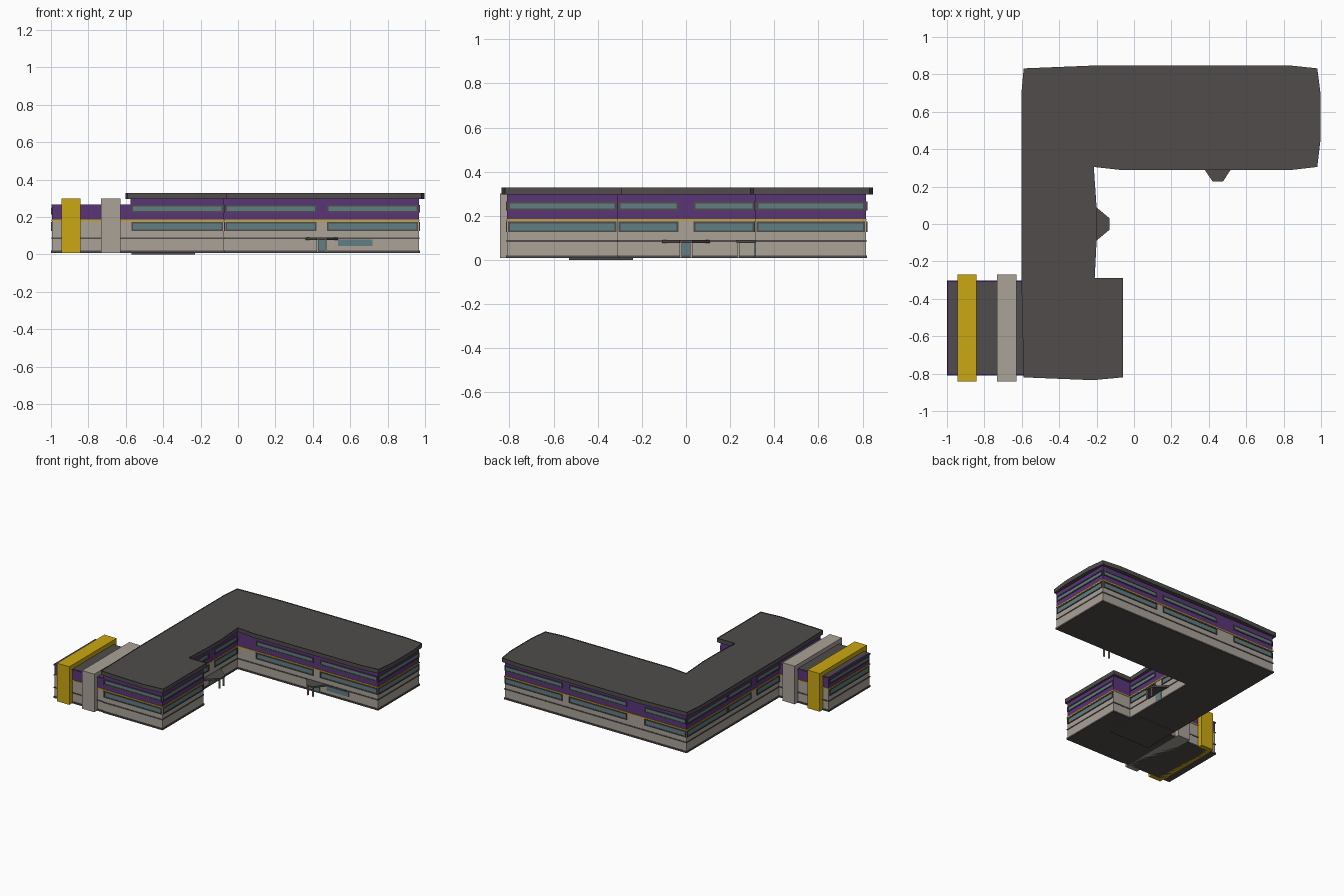
import bpy, bmesh
from mathutils import Vector

if "Cube" in bpy.data.objects:
    bpy.data.objects.remove(bpy.data.objects["Cube"])


def mat(name, r, g, b):
    m = bpy.data.materials.new(name)
    m.diffuse_color = (r, g, b, 1)
    m.use_nodes = True
    m.node_tree.nodes["Principled BSDF"].inputs["Base Color"].default_value = m.diffuse_color
    return m


BEIGE = mat("beige", 0.40, 0.36, 0.31)
PURPLE = mat("purple", 0.10, 0.035, 0.19)
YELLOW = mat("yellow", 0.60, 0.39, 0.006)
DARK = mat("dark_grey", 0.08, 0.073, 0.07)
GLASS = mat("glass", 0.12, 0.21, 0.23)


def finish(bm, name, material):
    bmesh.ops.recalc_face_normals(bm, faces=bm.faces)
    me = bpy.data.meshes.new(name)
    bm.to_mesh(me)
    bm.free()
    me.materials.append(material)
    ob = bpy.data.objects.new(name, me)
    bpy.context.collection.objects.link(ob)
    return ob


def add_prism(bm, pts, z0, z1, lip=0):
    low = [bm.verts.new((x, y, z0)) for x, y in pts]
    top = [bm.verts.new((x, y, z1)) for x, y in pts]
    n = len(pts)
    bm.faces.new(low[::-1])
    cap = bm.faces.new(top)
    for i in range(n):
        j = (i + 1) % n
        bm.faces.new((low[i], low[j], top[j], top[i]))
    if lip:  # raised rim around a slightly sunken deck
        bmesh.ops.inset_region(bm, faces=[cap], thickness=0.014)
        r = bmesh.ops.extrude_face_region(bm, geom=[cap])
        bmesh.ops.translate(bm, vec=(0, 0, -lip),
                            verts=[v for v in r["geom"] if isinstance(v, bmesh.types.BMVert)])
        if cap.is_valid:
            bm.faces.remove(cap)


def prism(name, pts, z0, z1, material, lip=0):
    bm = bmesh.new()
    add_prism(bm, pts, z0, z1, lip)
    return finish(bm, name, material)


def rect(x0, x1, y0, y1):
    return [(x0, y0), (x1, y0), (x1, y1), (x0, y1)]


def outset(pts, d):
    # mitred offset of a right-angled, counter-clockwise outline
    out = []
    for i, p in enumerate(pts):
        p = Vector(p)
        a = (p - Vector(pts[i - 1])).normalized()
        b = (Vector(pts[(i + 1) % len(pts)]) - p).normalized()
        out.append(tuple(p + d * Vector((a.y + b.y, -a.x - b.x))))
    return out


def storeys(name, outline, top):
    # plinth, beige lower wall, dark sill line, yellow stripe, purple upper wall
    prism(name + "_plinth", outset(outline, 0.005), 0.008, 0.02, DARK)
    prism(name + "_lower_wall", outline, 0.02, 0.182, BEIGE)
    prism(name + "_sill_line", outset(outline, 0.003), 0.082, 0.091, DARK)
    prism(name + "_stripe", outset(outline, 0.003), 0.178, 0.186, YELLOW)
    prism(name + "_upper_wall", outline, 0.182, top, PURPLE)


# Main building and west annex
main = [(-0.575, -0.81), (-0.075, -0.81), (-0.075, -0.31), (-0.225, -0.31),
        (-0.225, 0.315), (0.967, 0.315), (0.967, 0.815), (-0.575, 0.815)]
annex = rect(-0.995, -0.575, -0.805, -0.308)
storeys("main", main, 0.30)
storeys("annex", annex, 0.258)
prism("annex_roof", outset(annex, 0.003), 0.256, 0.266, PURPLE)
prism("annex_roof_deck", outset(annex, -0.006), 0.262, 0.268, DARK)

# Roof with gently bowed eaves
roof = [(-0.59, -0.82), (-0.22, -0.835), (-0.06, -0.82), (-0.06, -0.29), (-0.21, -0.29),
        (-0.20, -0.09), (-0.20, 0.09), (-0.215, 0.305), (-0.08, 0.29), (0.85, 0.29), (0.98, 0.305), (0.997, 0.45),
        (0.997, 0.7), (0.98, 0.832), (0.84, 0.847), (-0.22, 0.847), (-0.59, 0.832),
        (-0.602, 0.7), (-0.602, -0.3)]
prism("roof", roof, 0.297, 0.329, DARK, lip=0.006)

# Frames wrapped over the annex
for name, x, m in (("yellow_frame", -0.945, YELLOW), ("beige_frame", -0.733, BEIGE)):
    prism(name, rect(x, x + 0.104, -0.843, -0.27), 0.008, 0.30, m)

# Windows: (fixed axis, wall coordinate, outward sign, spans)
pair = [(-0.312, -0.035), (0.035, 0.312)]
walls = [("y", -0.81, -1, [(-0.57, -0.08)]),
         ("y", 0.315, -1, [(-0.068, 0.42), (0.477, 0.962)]),
         ("y", 0.815, 1, [(-0.57, -0.22), (-0.068, 0.42), (0.477, 0.962)]),
         ("x", -0.075, 1, [(-0.805, -0.315)]),
         ("x", -0.225, 1, [(-0.305, -0.035), (0.035, 0.31)]),
         ("x", 0.967, 1, [(0.32, 0.81)]),
         ("x", -0.575, -1, pair + [(0.318, 0.81)]),
         ("x", -0.995, -1, [(-0.795, -0.318)])]
frames, panes = bmesh.new(), bmesh.new()


def wall_box(bm, axis, c, sign, a0, a1, z0, z1, depth):
    c0, c1 = sorted((c - sign * 0.004, c + sign * depth))
    add_prism(bm, rect(a0, a1, c0, c1) if axis == "y" else rect(c0, c1, a0, a1), z0, z1)


t = 0.008
for axis, c, sign, spans in walls:
    for a0, a1 in spans:
        for z0, z1 in ((0.126, 0.174), (0.225, 0.264)):
            if c == -0.995 and z1 > 0.25:
                z0, z1 = 0.215, 0.25
            for bar in ((a0, a1, z0, z0 + t), (a0, a1, z1 - t, z1),
                        (a0, a0 + t, z0 + t, z1 - t), (a1 - t, a1, z0 + t, z1 - t)):
                wall_box(frames, axis, c, sign, *bar, 0.006)
            wall_box(panes, axis, c, sign, a0 + t, a1 - t, z0 + t, z1 - t, 0.002)

# Doors and the low side window
wall_box(panes, "y", 0.315, -1, 0.42, 0.475, 0.02, 0.08, 0.005)
wall_box(panes, "x", -0.225, 1, -0.03, 0.03, 0.02, 0.08, 0.005)
wall_box(panes, "y", 0.315, -1, 0.535, 0.72, 0.045, 0.08, 0.005)
finish(frames, "window_frames", DARK)
finish(panes, "window_glass", GLASS)

# Entrance canopies with paired posts
prism("south_canopy", [(0.357, 0.32), (0.42, 0.228), (0.476, 0.228), (0.537, 0.32)],
      0.078, 0.09, DARK)
prism("court_canopy", [(-0.23, -0.113), (-0.13, -0.03), (-0.13, 0.03), (-0.23, 0.113)],
      0.078, 0.09, DARK)
for s in (-1, 1):
    x, y = 0.448 + s * 0.022, s * 0.024
    prism("south_post", rect(x - 0.005, x + 0.005, 0.232, 0.243), 0.01, 0.08, BEIGE)
    prism("court_post", rect(-0.145, -0.135, y - 0.005, y + 0.005), 0.01, 0.08, BEIGE)

# Thin footing under the corner
prism("footing", rect(-0.57, -0.23, -0.53, -0.24), 0.0, 0.01, DARK)
